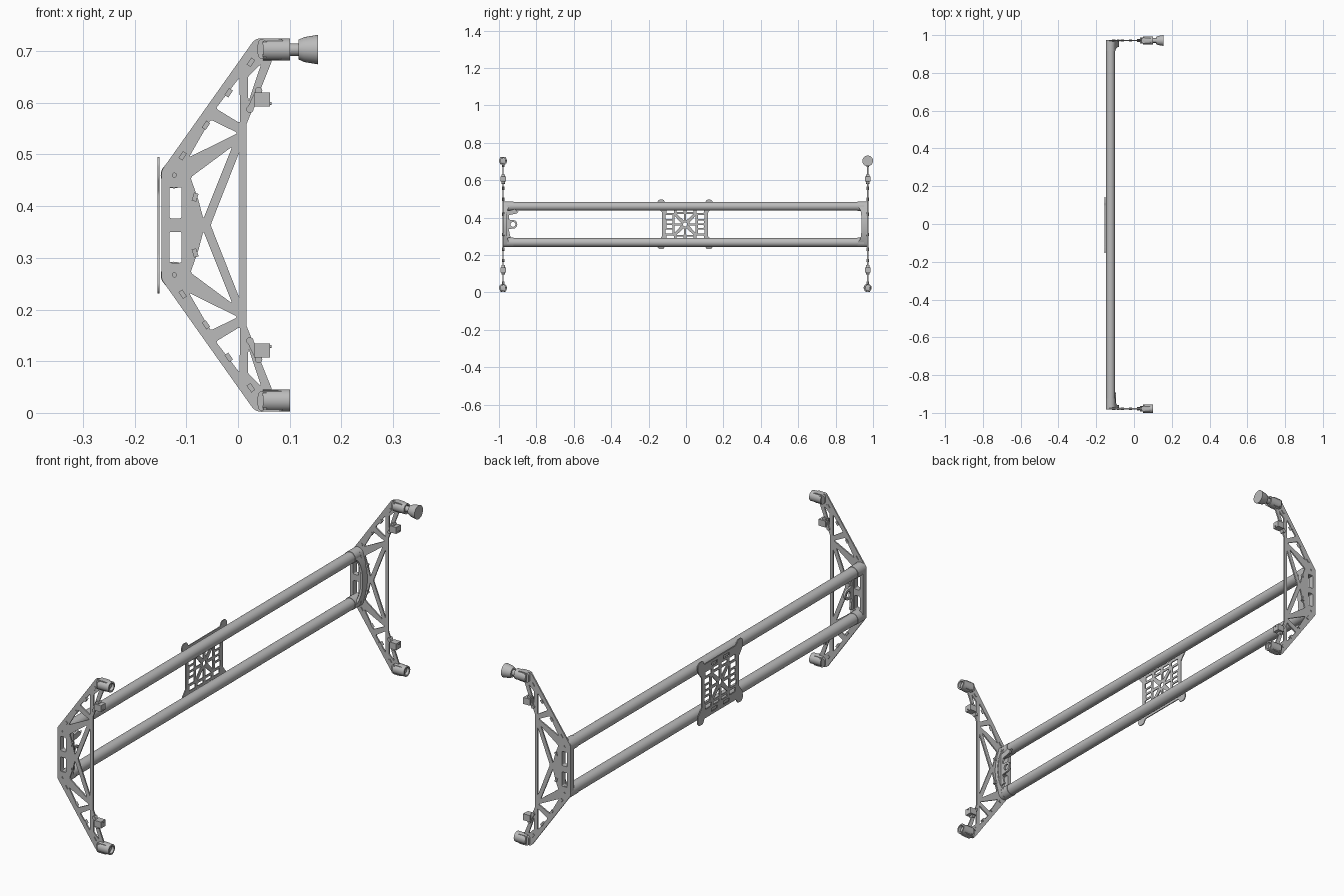
import bpy, bmesh
from math import pi, sin, cos, radians
from mathutils import Vector, Matrix

if "Cube" in bpy.data.objects:
    bpy.data.objects.remove(bpy.data.objects["Cube"])

grey = bpy.data.materials.new("satin_grey")
grey.use_nodes = True
colour = (0.5, 0.5, 0.5, 1)
grey.diffuse_color = colour
grey.node_tree.nodes["Principled BSDF"].inputs["Base Color"].default_value = colour

MID = 0.3635            # height of the mirror line
TUBE_X, TUBE_Z = -0.124, 0.0965
FRONT, BACK = -0.978, 0.9715
parts = []


def add(name, mesh):
    mesh.materials.clear()
    mesh.materials.append(grey)
    ob = bpy.data.objects.new(name, mesh)
    bpy.context.collection.objects.link(ob)
    parts.append(ob)
    return ob


def arc(cx, cy, r, a0, a1, n=10):
    return [(cx + r * cos(radians(a0 + (a1 - a0) * i / n)),
             cy + r * sin(radians(a0 + (a1 - a0) * i / n))) for i in range(n + 1)]


def circle(cx, cy, r, n=20):
    return arc(cx, cy, r, 0, 360, n)[:-1]


def rect(x0, y0, x1, y1):
    return [(x0, y0), (x1, y0), (x1, y1), (x0, y1)]


def rounded(pts, r=0.005):
    out = []
    for i, p in enumerate(pts):
        p, a, b = Vector(p), Vector(pts[i - 1]), Vector(pts[(i + 1) % len(pts)])
        s = p + (a - p).normalized() * min(r, (a - p).length * 0.4)
        e = p + (b - p).normalized() * min(r, (b - p).length * 0.4)
        for t in (0, 0.33, 0.67, 1):
            out.append(tuple(s * (1 - t) ** 2 + p * 2 * t * (1 - t) + e * t * t))
    return out


def flip(pts):
    return [(x, -z) for x, z in reversed(pts)]


def sheet(name, loops, offset, thick, plane="xz"):
    """Flat plate with holes; the first loop is the outline, heights are from MID."""
    cu = bpy.data.curves.new(name, "CURVE")
    cu.dimensions, cu.fill_mode, cu.extrude = "2D", "BOTH", thick / 2
    for pts in loops:
        sp = cu.splines.new("POLY")
        sp.points.add(len(pts) - 1)
        for q, p in zip(sp.points, pts):
            q.co = (p[0], p[1], 0, 1)
        sp.use_cyclic_u = True
    tmp = bpy.data.objects.new(name + "_curve", cu)
    bpy.context.collection.objects.link(tmp)
    bpy.context.view_layer.update()
    mesh = bpy.data.meshes.new_from_object(
        tmp.evaluated_get(bpy.context.evaluated_depsgraph_get()))
    bpy.data.objects.remove(tmp)
    rot = Matrix.Rotation(pi / 2, 4, "X")
    loc = (0, offset, MID)
    if plane == "yz":
        rot = Matrix.Rotation(pi / 2, 4, "Z") @ rot
        loc = (offset, 0, MID)
    mesh.transform(Matrix.Translation(loc) @ rot)
    return add(name, mesh)


def lathe(name, profile, origin, axis, n=32):
    """Spin (distance, radius) points round an axis through origin."""
    bm = bmesh.new()
    rings = [[bm.verts.new((r * cos(2 * pi * i / n), r * sin(2 * pi * i / n), d))
              for i in range(n)] for d, r in profile]
    for a, b in zip(rings, rings[1:]):
        for i in range(n):
            bm.faces.new((a[i], a[(i + 1) % n], b[(i + 1) % n], b[i]))
    bm.faces.new(rings[0][::-1])
    bm.faces.new(rings[-1])
    bmesh.ops.recalc_face_normals(bm, faces=bm.faces)
    mesh = bpy.data.meshes.new(name)
    turn = Vector((0, 0, 1)).rotation_difference(Vector(axis)).to_matrix().to_4x4()
    bm.transform(Matrix.Translation(origin) @ turn)
    bm.to_mesh(mesh)
    bm.free()
    return add(name, mesh)


def box(name, centre, size, tilt=0):
    bm = bmesh.new()
    bmesh.ops.create_cube(bm, size=1)
    bm.transform(Matrix.Translation(centre) @ Matrix.Rotation(tilt, 4, "Y")
                 @ Matrix.Diagonal((*size, 1)))
    mesh = bpy.data.meshes.new(name)
    bm.to_mesh(mesh)
    bm.free()
    return add(name, mesh)


def curved_wall(name, y, inward, mid_depth, end_depth):
    """Bowed wall between the two tubes, deeper where it meets them."""
    bm = bmesh.new()
    rows = []
    for i in range(25):
        t = -1 + i / 12
        x = -0.08 - 0.022 * t * t
        d = mid_depth + (end_depth - mid_depth) * abs(t) ** 5
        z = MID + t * 0.105
        rows.append([bm.verts.new((x + dx, y + inward * dy, z))
                     for dx, dy in ((0, 0), (0, d), (-0.011, d), (-0.011, 0))])
    for a, b in zip(rows, rows[1:]):
        for j in range(4):
            bm.faces.new((a[j], a[(j + 1) % 4], b[(j + 1) % 4], b[j]))
    bm.faces.new(rows[0])
    bm.faces.new(rows[-1][::-1])
    bmesh.ops.recalc_face_normals(bm, faces=bm.faces)
    mesh = bpy.data.meshes.new(name)
    bm.to_mesh(mesh)
    bm.free()
    add(name, mesh)


# Truss outline and windows, upper half
upper = (arc(-0.123, TUBE_Z, 0.0255, 180, 145) + arc(0.045, 0.3395, 0.022, 145, -10)
         + [(0.065, 0.316), (0.0165, 0.195)])
windows = [
    [(0.003, 0.2855), (0.004, 0.197), (-0.043, 0.2255)],
    [(-0.053, 0.204), (0.0, 0.178), (-0.095, 0.131)],
    [(-0.092, 0.092), (-0.011, 0.152), (-0.067, 0.012), (-0.077, 0.05)],
    [(0.019, 0.287), (0.045, 0.312), (0.020, 0.238)],
]
slot = rounded(rect(-0.133, 0.013, -0.109, 0.073), 0.004)
holes = [rounded(w) for w in windows] + [slot, circle(-0.123, TUBE_Z, 0.004)]
truss = [upper + flip(upper)] + holes + [flip(h) for h in holes]
truss.append(rounded([(0.003, 0.142), (0.003, -0.142), (-0.053, 0)]))

# Bracket web with two windows
web = [arc(-0.123, TUBE_Z, 0.0255, 180, 20) + [(-0.086, 0.05), (-0.08, 0)]]
web[0] += flip(web[0])[1:]
web += [slot, flip(slot)]

# Clips along the truss beams: x, height from MID, tilt
clips = [(-0.018, 0.256, 0.6), (-0.062, 0.193, 0.6), (-0.107, 0.134, 0.6),
         (0.025, 0.315, 0.6), (-0.083, 0.054, 0.3)]

for end, y, inward in (("front", FRONT, 1), ("back", BACK, -1)):
    sheet(end + "_truss", truss, y, 0.006)
    sheet(end + "_bracket_web", web, y + inward * 0.012, 0.018)
    if end == "back":
        curved_wall("back_bracket_wall", y, inward, 0.034, 0.062)
    else:
        curved_wall("front_bracket_wall", y, inward, 0.018, 0.045)
    for side, s in (("upper", 1), ("lower", -1)):
        tag = end + "_" + side
        z = lambda h: MID + s * h
        lathe(tag + "_collar", [(0, 0.0255), (0.055, 0.0255)],
              (TUBE_X, y, z(TUBE_Z)), (0, inward, 0))
        for x, h, tilt in clips:
            box(tag + "_clip", (x, y, z(h)), (0.009, 0.013, 0.016), s * tilt)
        # Hollow foot socket with side cheeks and screws
        tip = z(0.3395)
        lathe(tag + "_foot_socket", [(0.048, 0.0215), (0.101, 0.0215), (0.101, 0.015),
                                     (0.07, 0.014)], (0, y, tip), (1, 0, 0))
        cheek = rounded(rect(0.038, 0.3205, 0.09, 0.3605), 0.012)
        sheet(tag + "_foot_cheek", [cheek if s > 0 else flip(cheek)], y, 0.026)
        for h in (0.328, 0.352):
            lathe(tag + "_foot_screw", [(-0.016, 0.005), (0.016, 0.005)],
                  (0.052, y, z(h)), (0, 1, 0), 12)
        # Sensor block on the inner strut
        box(tag + "_block", (0.046, y, z(0.243)), (0.031, 0.03, 0.027))
        lathe(tag + "_block_pin", [(0, 0.003), (0.005, 0.003)],
              (0.06, y, z(0.235)), (1, 0, 0), 12)
        for x, h in ((0.04, 0.26), (0.023, 0.224)):
            lathe(tag + "_block_lug", [(-0.009, 0.007), (0.009, 0.007)],
                  (x, y, z(h)), (0, 1, 0), 16)
        box(tag + "_block_arm", (0.032, y, z(0.242)), (0.012, 0.016, 0.036), s * 0.45)

# Clip plate with ring and hook at the front end
ring = arc(-0.925, 0, 0.023, 100, -100, 14)
clip_plate = [(-0.975, 0.075), (-0.94, 0.075), (-0.915, 0.082), (-0.9, 0.068),
              (-0.893, 0.072), (-0.905, 0.058), (-0.945, 0.05), (-0.948, 0.026)]
clip_plate += ring + [(-0.948, -0.026), (-0.938, -0.07), (-0.975, -0.075)]
sheet("front_clip_plate", [clip_plate, circle(-0.925, 0, 0.013)], -0.1, 0.008, "yz")

# Bell-shaped knob on the upper back socket
lathe("knob", [(0.07, 0.012), (0.117, 0.012), (0.117, 0.019), (0.128, 0.024),
               (0.155, 0.0285)], (0, BACK, MID + 0.3395), (1, 0, 0))

# Long tubes
for name, s in (("upper_tube", 1), ("lower_tube", -1)):
    lathe(name, [(0, 0.0235), (BACK - FRONT, 0.0235)],
          (TUBE_X, FRONT, MID + s * TUBE_Z), (0, 1, 0), 40)

# Centre mounting plate: outline quarter mirrored both ways
quarter = [(0.105, 0.113), (0.115, 0.132), (0.14, 0.132), (0.15, 0.118),
           (0.145, 0.09), (0.122, 0.062)]
right_half = quarter + flip(quarter)
plate = [rounded(right_half + [(-a, -b) for a, b in right_half], 0.006)]
plate.append(circle(0, 0, 0.011))
for sx in (1, -1):
    for sz in (1, -1):
        for w in ([(0.02, 0.006), (0.056, 0.006), (0.056, 0.046)],
                  [(0.006, 0.02), (0.006, 0.056), (0.046, 0.056)],
                  rect(0.068, 0.028, 0.105, 0.05), rect(0.068, 0.004, 0.1, 0.02),
                  rect(0.008, 0.066, 0.045, 0.078), rect(0.06, 0.06, 0.1, 0.078),
                  rect(0.02, 0.088, 0.06, 0.102)):
            plate.append(rounded([(sx * a, sz * b) for a, b in w], 0.003))
plate = [[(a - 0.005, b) for a, b in loop] for loop in plate]
sheet("centre_plate", plate, -0.1535, 0.004, "yz")

# Smooth round surfaces, keep edges sharp
bpy.ops.object.select_all(action="DESELECT")
for ob in parts:
    ob.select_set(True)
bpy.context.view_layer.objects.active = parts[0]
bpy.ops.object.shade_smooth_by_angle(angle=radians(35))
